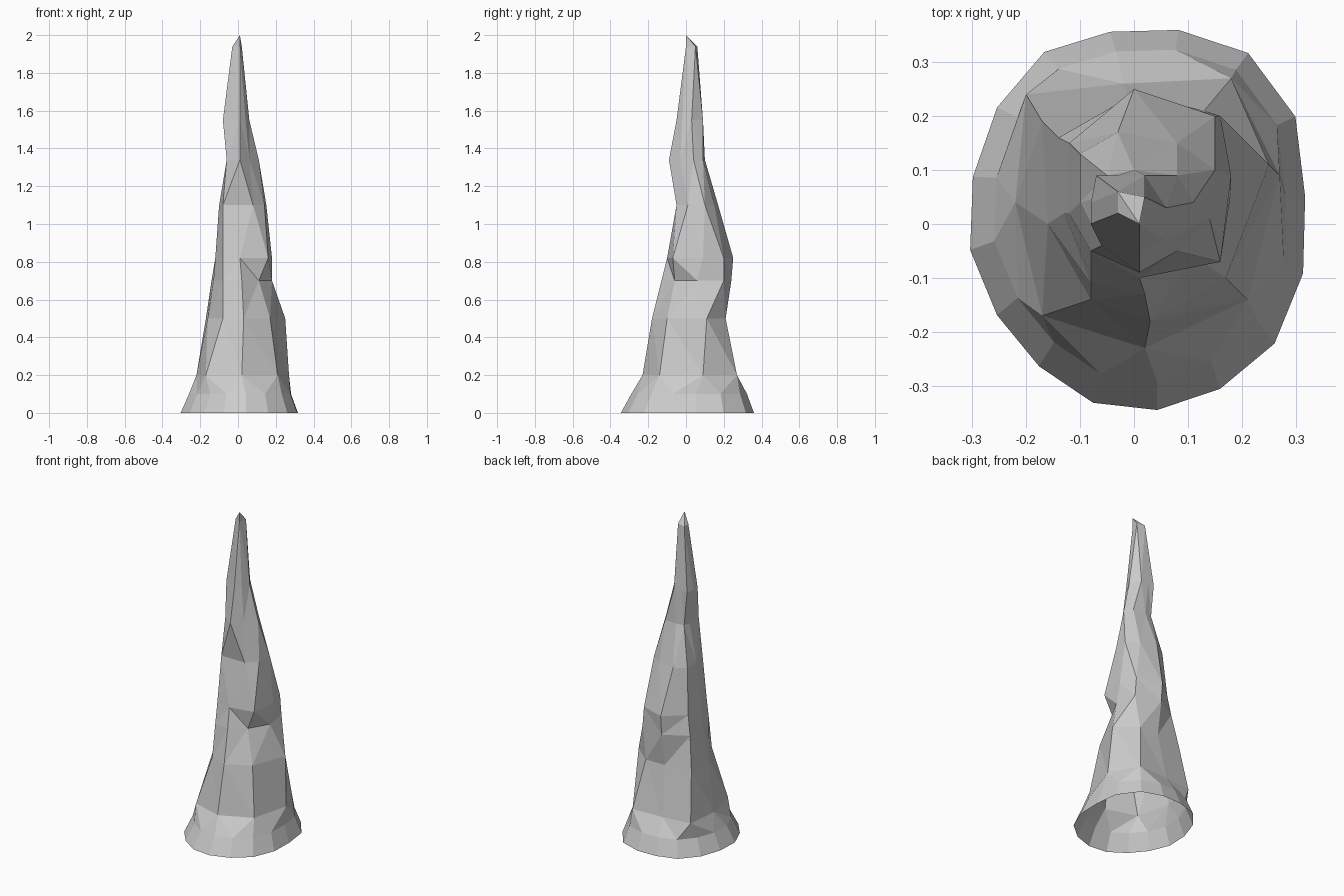
import bpy
import bmesh
from math import sin, cos, radians

cube = bpy.data.objects.get("Cube")
if cube:
    bpy.data.objects.remove(cube, do_unlink=True)

# Cross-sections in hundredths: height -> corners, counter-clockwise from +x
SECTIONS = {
    20: [(27, 9), (18, 27), (-2, 26), (-20, 24), (-22, 4), (-17, -17), (2, -23), (21, -14)],
    50: [(25, 11), (13, 21), (0, 21), (-17, 19), (-16, 0), (-8, -14), (3, -18), (17, -10)],
    70: [(18, 6), (16, 20), (0, 24), (-14, 16), (-13, 2), (-8, -11), (2, -13), (11, -6)],
    82: [(18, 9), (15, 20), (0, 25), (-12, 15), (-12, 2), (-8, -9), (1, -10), (16, -7)],
    110: [(15, 10), (8, 15), (-3, 17), (-10, 13), (-10, 4), (-8, -5), (8, -5), (14, 1)],
    134: [(11, 4), (8, 9), (0, 10), (-5, 9), (-6, 5), (-6, -4), (1, -9), (6, -3)],
    155: [(6, 3), (2, 9), (-3, 9), (-7, 9), (-8, 4), (-8, 0), (1, -5), (4, -2)],
}
CROWN = [(2, 5), (-3, 6), (-3, 2), (1, 0)]


def add_ring(bm, points, height):
    return [bm.verts.new((x / 100, y / 100, height / 100)) for x, y in points]


def add_face(bm, *verts):
    """Make a face, skipping repeated corners."""
    corners = list(dict.fromkeys(verts))
    if len(corners) > 2:
        bm.faces.new(corners)


def loft(bm, low, high):
    count = len(low)
    for i in range(count):
        j = (i + 1) % count
        add_face(bm, low[i], low[j], high[j], high[i])


def foot_outline(scale, shift_x, shift_y):
    """Sixteen-sided oval, fuller toward the back left."""
    points = []
    for i in range(16):
        a = radians(22.5 * i + 8)
        bulge = 1 + abs(sin(2 * a)) * (0.04 + 0.1 * sin(a + radians(45)))
        points.append((31 * scale * bulge * cos(a) + shift_x,
                       35 * scale * bulge * sin(a) + shift_y))
    return points


bm = bmesh.new()

# Flared foot, open underneath
foot = add_ring(bm, foot_outline(1, 0, 0), 0)
collar = add_ring(bm, foot_outline(0.87, 0.5, 1), 10)
loft(bm, foot, collar)

# Craggy shaft
rings = [add_ring(bm, points, height) for height, points in SECTIONS.items()]
for low, high in zip(rings, rings[1:]):
    loft(bm, low, high)

# Join the sixteen-sided collar to the eight-sided shaft
base = rings[0]
for i in range(8):
    a, b, c = (collar[(2 * i + k) % 16] for k in range(3))
    nxt = base[(i + 1) % 8]
    add_face(bm, a, b, base[i])
    add_face(bm, b, nxt, base[i])
    add_face(bm, b, c, nxt)

# Narrow four-sided crown and its off-centre tip
crown = add_ring(bm, CROWN, 194)
loft(bm, rings[-1], [v for v in crown for _ in range(2)])
tip = bm.verts.new((0.01, 0, 2))
for i in range(4):
    add_face(bm, crown[i], crown[(i + 1) % 4], tip)

bmesh.ops.triangulate(bm, faces=bm.faces[:], quad_method="SHORT_EDGE")
bmesh.ops.recalc_face_normals(bm, faces=bm.faces[:])
mesh = bpy.data.meshes.new("stone_spire")
bm.to_mesh(mesh)
bm.free()

# Plain grey stone, flat shaded
stone = bpy.data.materials.new("grey_stone")
stone.use_nodes = True
colour = (0.6, 0.6, 0.6, 1)
stone.diffuse_color = colour
stone.node_tree.nodes["Principled BSDF"].inputs["Base Color"].default_value = colour
mesh.materials.append(stone)

spire = bpy.data.objects.new("stone_spire", mesh)
bpy.context.collection.objects.link(spire)
